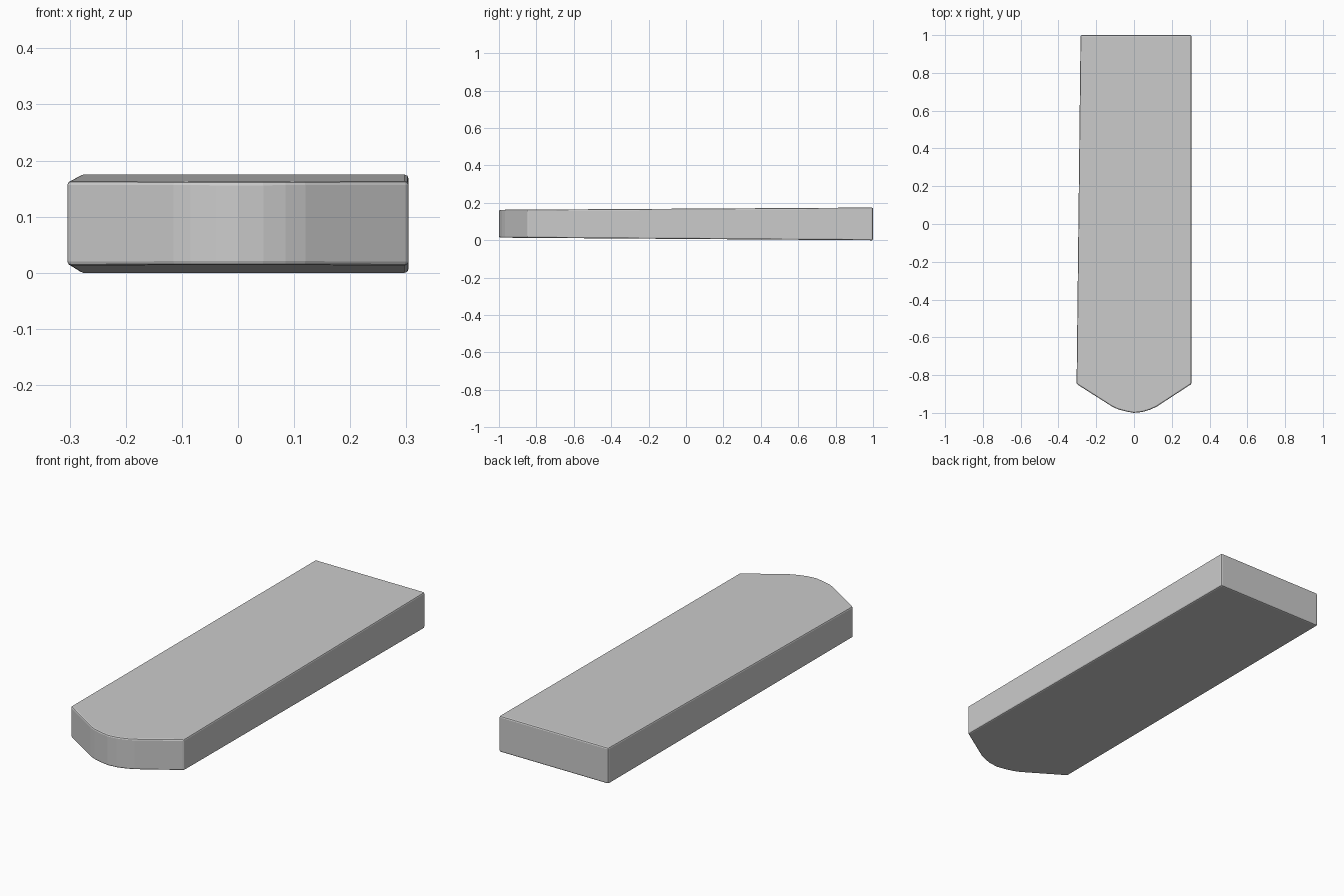
import bpy, bmesh

if "Cube" in bpy.data.objects:
    bpy.data.objects.remove(bpy.data.objects["Cube"])

# Plan outline of the plank: square back end, blunt rounded nose at the front
outline = [(0.304, 1.0), (-0.283, 1.0), (-0.304, -0.847), (-0.115, -0.967),
           (-0.085, -0.981), (-0.04, -0.993), (0.0, -1.0), (0.045, -0.995),
           (0.085, -0.983), (0.12, -0.967), (0.304, -0.847)]


def level(y, front, back):
    """Height at y, tapering evenly from the front to the back."""
    return front + (back - front) * (y + 1) / 2


# Plank body, slightly thicker toward the back
bm = bmesh.new()
lower = [bm.verts.new((x, y, level(y, 0.014, 0.0))) for x, y in outline]
upper = [bm.verts.new((x, y, level(y, 0.163, 0.175))) for x, y in outline]
bm.faces.new(lower[::-1])
bm.faces.new(upper)
n = len(outline)
for i in range(n):
    j = (i + 1) % n
    bm.faces.new((lower[i], lower[j], upper[j], upper[i]))
bmesh.ops.recalc_face_normals(bm, faces=bm.faces)

mesh = bpy.data.meshes.new("plank")
bm.to_mesh(mesh)
bm.free()
plank = bpy.data.objects.new("plank", mesh)
bpy.context.collection.objects.link(plank)

# Worn, softened edges
bevel = plank.modifiers.new("soft_edges", 'BEVEL')
bevel.width = 0.007
bevel.segments = 2
bevel.limit_method = 'ANGLE'
bevel.angle_limit = 0.6
